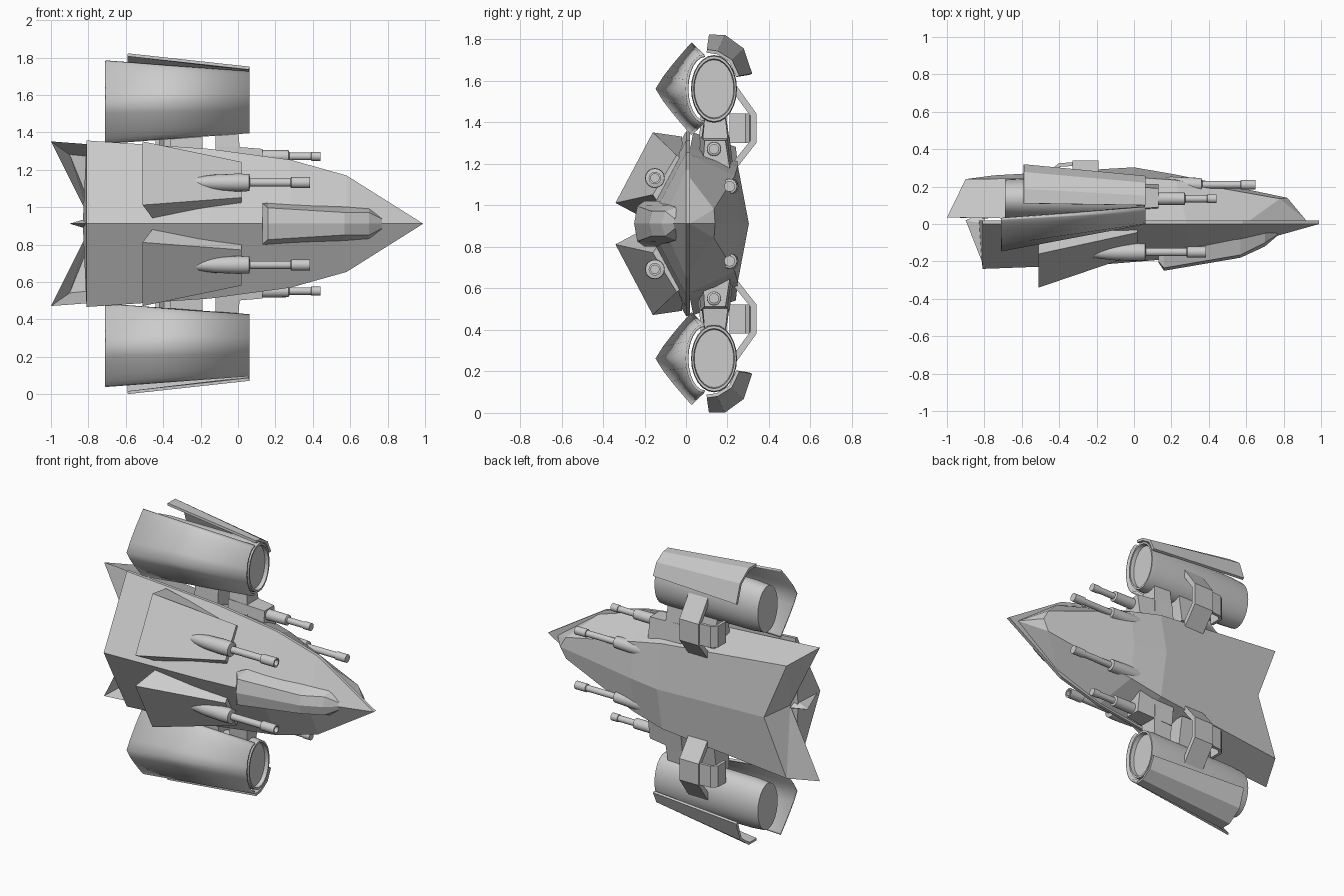
import bpy, bmesh
from math import cos, sin, tau, radians

if "Cube" in bpy.data.objects:
    bpy.data.objects.remove(bpy.data.objects["Cube"])

MID = 0.912  # height of the craft's symmetry plane


def loft(name, sections, closed=False, cap=False, smooth=False, thick=0.0, join=False):
    """Skin sections of (x, y, w), w = distance from the symmetry plane.
    join=True mirrors into one welded object, otherwise two objects are made."""
    for group in ([(1, -1)] if join else [(1,), (-1,)]):
        bm = bmesh.new()
        for s in group:
            rows = [[bm.verts.new((x, y, MID + s * w)) for x, y, w in sec] for sec in sections]
            n = len(rows[0])
            for a, b in zip(rows, rows[1:]):
                for i in range(n if closed else n - 1):
                    j = (i + 1) % n
                    bm.faces.new((a[i], a[j], b[j], b[i]))
            if cap:
                bm.faces.new(rows[0])
                bm.faces.new(rows[-1])
        bmesh.ops.remove_doubles(bm, verts=bm.verts[:], dist=0.0005)
        bmesh.ops.recalc_face_normals(bm, faces=bm.faces[:])
        me = bpy.data.meshes.new(name)
        bm.to_mesh(me)
        bm.free()
        ob = bpy.data.objects.new(name + ("" if join else "_upper" if group[0] > 0 else "_lower"), me)
        bpy.context.collection.objects.link(ob)
        if thick:
            m = ob.modifiers.new("thickness", "SOLIDIFY")
            m.thickness = thick
            m.offset = 0
        if smooth:
            bpy.ops.object.select_all(action="DESELECT")
            ob.select_set(True)
            bpy.context.view_layer.objects.active = ob
            bpy.ops.object.shade_smooth_by_angle(angle=radians(35))


def lathe(name, y, w, profile, ky=1.0, n=16):
    """Turned part along x; profile of (x, radius)."""
    loft(name, [[(x, y + r * ky * cos(tau * i / n), w + r * sin(tau * i / n)) for i in range(n)]
                for x, r in profile], closed=True, cap=True, smooth=True)


def prism(name, x0, x1, outline):
    """Extrude a (y, w) outline along x."""
    loft(name, [[(x, y, w) for y, w in outline] for x in (x0, x1)], closed=True, cap=True)


# dorsal hull with thin rim
stations = [(-.81, -.24, .445), (-.15, -.215, .40), (.28, -.18, .342), (.58, -.115, .258), (.99, 0, 0)]
rows = [[(-.83, .02, 0)] * 4]
for x, y, w in stations:
    rows.append([(x, y, 0), (x, 0, w), (x, .02, w), (x, .02, 0)])
loft("dorsal_hull", rows, join=True)

# small tail spike on the centre line
loft("tail_spike", [[(-.90, .02, 0)] * 3, [(-.80, -.235, 0), (-.80, .0, .03), (-.80, .06, 0)]], join=True)

# belly hull: keel, chine, rim, with notched swallow tail
loft("belly_hull", [
    [(-.78, .03, 0)] * 3,
    [(-.75, .26, 0), (-.90, .24, .37), (-1.0, .035, .44)],
    [(0, .303, 0), (0, .25, .28), (0, .02, .365)],
    [(.22, .265, 0), (.22, .235, .23), (.28, .02, .33)],
    [(.82, .14, 0), (.78, .135, .07), (.62, .02, .22)],
    [(.92, .02, 0)] * 3], join=True)

# cockpit canopy
loft("cockpit_canopy", [
    [(.13, -.14, 0), (.13, -.14, .1), (.13, -.14, .1)],
    [(.13, -.205, 0), (.13, -.20, .11), (.13, -.14, .1)],
    [(.16, -.25, 0), (.16, -.235, .085), (.16, -.13, .11)],
    [(.57, -.18, 0), (.57, -.165, .06), (.57, -.08, .09)],
    [(.70, -.12, 0), (.70, -.10, .06), (.70, -.05, .08)],
    [(.77, -.06, 0), (.77, -.055, .025), (.77, -.04, .03)]], join=True)

# raised weapon wedges blending into the dorsal hull
loft("weapon_wedge", [
    [(-.51, -.34, .10), (-.51, -.16, .44), (-.51, -.02, .42), (-.45, -.19, .02)],
    [(.02, -.16, .14), (.02, -.045, .33), (.02, -.01, .30), (.02, -.12, .08)]],
    closed=True, cap=True)

# three pairs of cannons
lathe("wedge_cannon", -.15, .22, [(-.28, .012), (-.22, .03), (-.12, .043), (0, .048), (.06, .046), (.065, .022),
      (.28, .022), (.285, .03), (.385, .03), (.385, .02), (.36, .02)])
lathe("side_cannon", .135, .36, [(.08, .035), (.27, .033), (.275, .02), (.39, .02), (.392, .024), (.44, .024)])
lathe("belly_cannon", .21, .18, [(-.02, .02), (.06, .036), (.2, .043), (.36, .036), (.365, .02), (.57, .02),
      (.572, .026), (.65, .026)])

# engines with stepped front lip
EY, EW = .135, .65
lathe("engine", EY, EW, [(-.69, .152), (-.6, .16), (.02, .163), (.06, .158), (.06, .145), (.035, .14)], ky=.68, n=24)

# swept cowling, round at the front lip and V shaped at the rear
lip, flare = [], []
for i in range(13):
    a = radians(-90 + 15 * i)
    lip.append((.06, .09 - .085 * cos(a), EW + .16 * sin(a)))
    flare.append((-.71, -.14 + .17 * abs(sin(a)) ** 1.15, EW + .217 * sin(a)))
loft("inner_cowling", [lip, flare], smooth=True, thick=.014)

# faceted outer cowling
loft("outer_cowling", [
    [(-.59, y, w) for y, w in ((.11, .903), (.185, .903), (.272, .84), (.312, .72))],
    [(.06, y, w) for y, w in ((.10, .832), (.15, .825), (.215, .785), (.25, .71))]], thick=.016)

# pylons between hull and engine
loft("front_pylon", [
    [(-.12, .09, .54), (-.12, .19, .54), (-.12, .23, .26), (-.12, .06, .28)],
    [(.0, .09, .51), (.0, .19, .51), (.02, .22, .25), (.02, .07, .28)]], closed=True, cap=True)
prism("rear_pylon", -.36, -.19, [(.07, .52), (.19, .52), (.22, .33), (.06, .33)])
# side cannon mounts
loft("cannon_mount", [
    [(-.12, .06, .28), (-.12, .23, .25), (-.12, .21, .42), (-.12, .07, .42)],
    [(.13, .08, .26), (.13, .215, .24), (.13, .19, .40), (.13, .09, .40)]], closed=True, cap=True)

# bent straps with a wide folded guard behind
path = [(.24, .67), (.34, .53), (.34, .39), (.23, .25)]
inner = [(.215, .65), (.31, .52), (.31, .40), (.205, .27)]
prism("engine_strap", -.33, -.19, path + inner[::-1])
loft("strap_guard", [[(x, y, .39), (x, y, .53)] for x, y in
     ((-.20, .32), (-.33, .32), (-.40, .315), (-.43, .29), (-.43, .21))], thick=.02)
